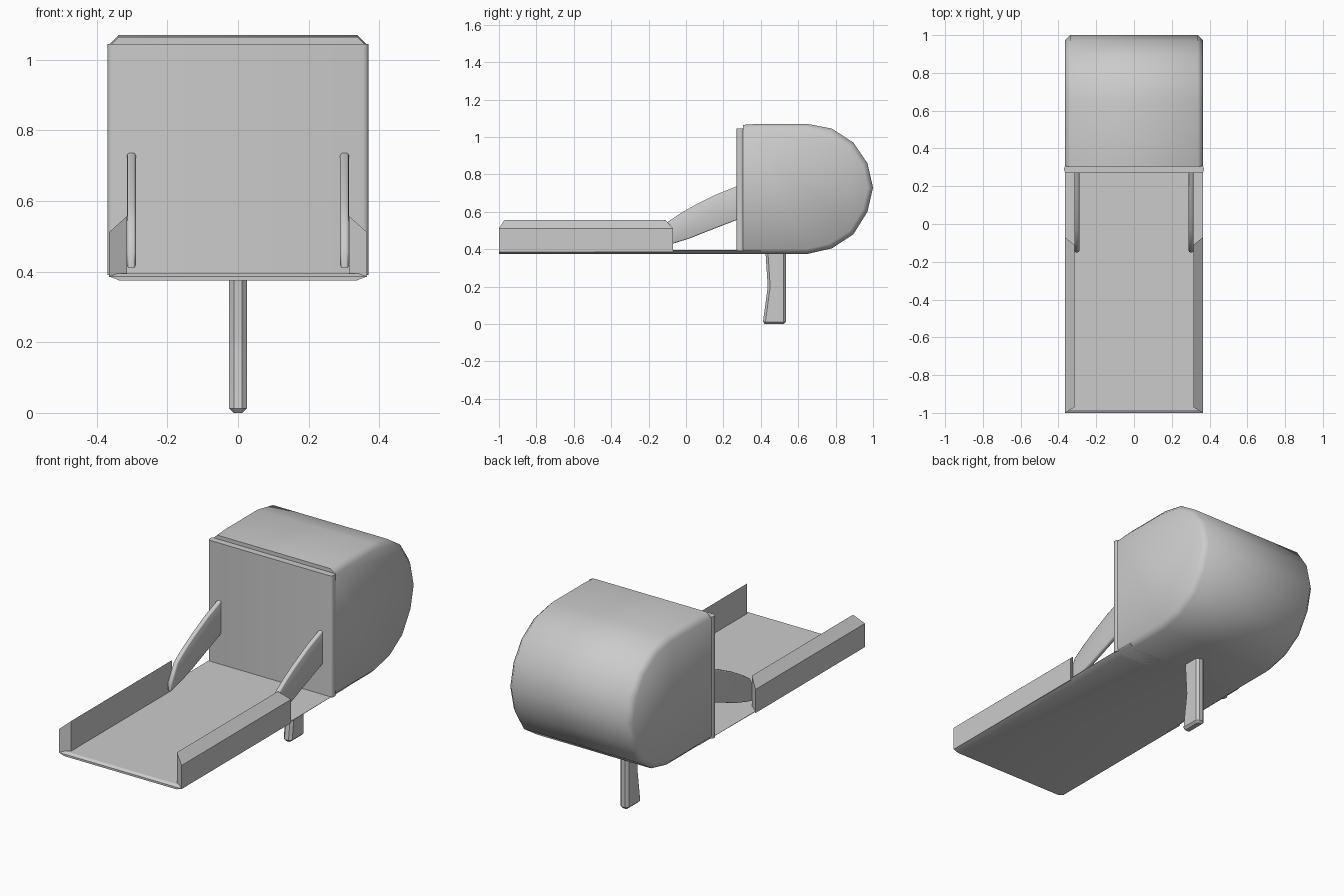
import bpy, bmesh, math

cube = bpy.data.objects.get("Cube")
if cube:
    bpy.data.objects.remove(cube, do_unlink=True)

grey = bpy.data.materials.new("light_grey")
grey.use_nodes = True
grey.diffuse_color = (0.6, 0.6, 0.6, 1)
grey.node_tree.nodes["Principled BSDF"].inputs["Base Color"].default_value = (0.6, 0.6, 0.6, 1)


def finish(name, bm, angle=30):
    """Turn a bmesh into a shaded, coloured object."""
    bmesh.ops.recalc_face_normals(bm, faces=bm.faces)
    mesh = bpy.data.meshes.new(name)
    bm.to_mesh(mesh)
    bm.free()
    obj = bpy.data.objects.new(name, mesh)
    bpy.context.collection.objects.link(obj)
    mesh.materials.append(grey)
    bpy.ops.object.select_all(action='DESELECT')
    obj.select_set(True)
    bpy.context.view_layer.objects.active = obj
    bpy.ops.object.shade_smooth_by_angle(angle=math.radians(angle))
    return obj


def side_prism(points, x0, x1):
    """Extrude a (y, z) outline from x0 to x1."""
    bm = bmesh.new()
    face = bm.faces.new([bm.verts.new((x0, y, z)) for y, z in points])
    new = bmesh.ops.extrude_face_region(bm, geom=[face])["geom"]
    bmesh.ops.translate(bm, verts=[v for v in new if isinstance(v, bmesh.types.BMVert)],
                        vec=(x1 - x0, 0, 0))
    return bm


def hull(points):
    """Convex solid around a few corner points."""
    bm = bmesh.new()
    for p in points:
        bm.verts.new(p)
    bmesh.ops.convex_hull(bm, input=bm.verts)
    bmesh.ops.dissolve_limit(bm, angle_limit=0.01, verts=bm.verts, edges=bm.edges)
    return bm


def bevel(bm, rule, offset, segments=1):
    """Bevel the edges whose two end points satisfy the rule."""
    edges = [e for e in bm.edges if rule(e.verts[0].co, e.verts[1].co)]
    bmesh.ops.bevel(bm, geom=edges, offset=offset, segments=segments,
                    profile=0.5, affect='EDGES', clamp_overlap=True)


# Rounded compartment with chamfered rims along its curved outline
front_y = 0.305
outline = [(front_y, 0.375), (0.65, 0.375), (0.78, 0.405), (0.895, 0.48),
           (0.97, 0.60), (1.0, 0.73), (0.97, 0.86), (0.895, 0.97),
           (0.78, 1.045), (0.65, 1.07), (0.38, 1.07), (front_y, 1.065)]
bm = side_prism(outline, -0.365, 0.365)
bevel(bm, lambda a, b: abs(a.x - b.x) < 1e-4 and max(a.y, b.y) > front_y + 0.01, 0.027)
finish("rounded_compartment", bm, 50)

# Front panel with rounded upright edges
bm = side_prism([(0.27, 0.39), (0.31, 0.39), (0.31, 1.045), (0.27, 1.045)], -0.37, 0.37)
bevel(bm, lambda a, b: abs(a.z - b.z) > 0.3, 0.016, 3)
finish("front_panel", bm, 40)

# Tray floor with chamfered underside and front lip
corners = []
for s in (-1, 1):
    corners += [(s * 0.335, -1.0, 0.375), (s * 0.335, 0.4, 0.375),
                (s * 0.365, -1.0, 0.386), (s * 0.365, -0.985, 0.395), (s * 0.365, 0.4, 0.395)]
finish("tray_floor", hull(corners))

# Low side walls with sloping tops and ends, and the flat curved support arms
arm = [(-0.15, 0.41), (-0.07, 0.43), (0.02, 0.458), (0.10, 0.49), (0.28, 0.56),
       (0.28, 0.74), (0.16, 0.692), (0.04, 0.632), (-0.03, 0.592), (-0.10, 0.545), (-0.15, 0.455)]
for s, side in ((1, "left"), (-1, "right")):
    wall = [(s * 0.365, y, z) for y in (-1.0, -0.07) for z in (0.385, 0.512)]
    wall += [(s * 0.315, y, z) for y in (-0.97, -0.11) for z in (0.385, 0.557)]
    finish(side + "_tray_wall", hull(wall))

    bm = side_prism(arm, s * 0.302 - 0.0125, s * 0.302 + 0.0125)
    bevel(bm, lambda a, b: abs(a.x - b.x) < 1e-4 and min(a.y, b.y) < 0.27, 0.007, 2)
    finish(side + "_support_arm", bm, 50)

# Grip below the compartment, with chamfered corners and foot
grip = [(0.41, 0.0), (0.535, 0.0), (0.535, 0.385), (0.425, 0.385), (0.437, 0.2)]
bm = side_prism(grip, -0.025, 0.025)
bevel(bm, lambda a, b: min(a.z, b.z) < 0.3 and not (a.z + b.z < 0.01), 0.013)
bevel(bm, lambda a, b: a.z + b.z < 0.001, 0.012)
finish("grip", bm)
